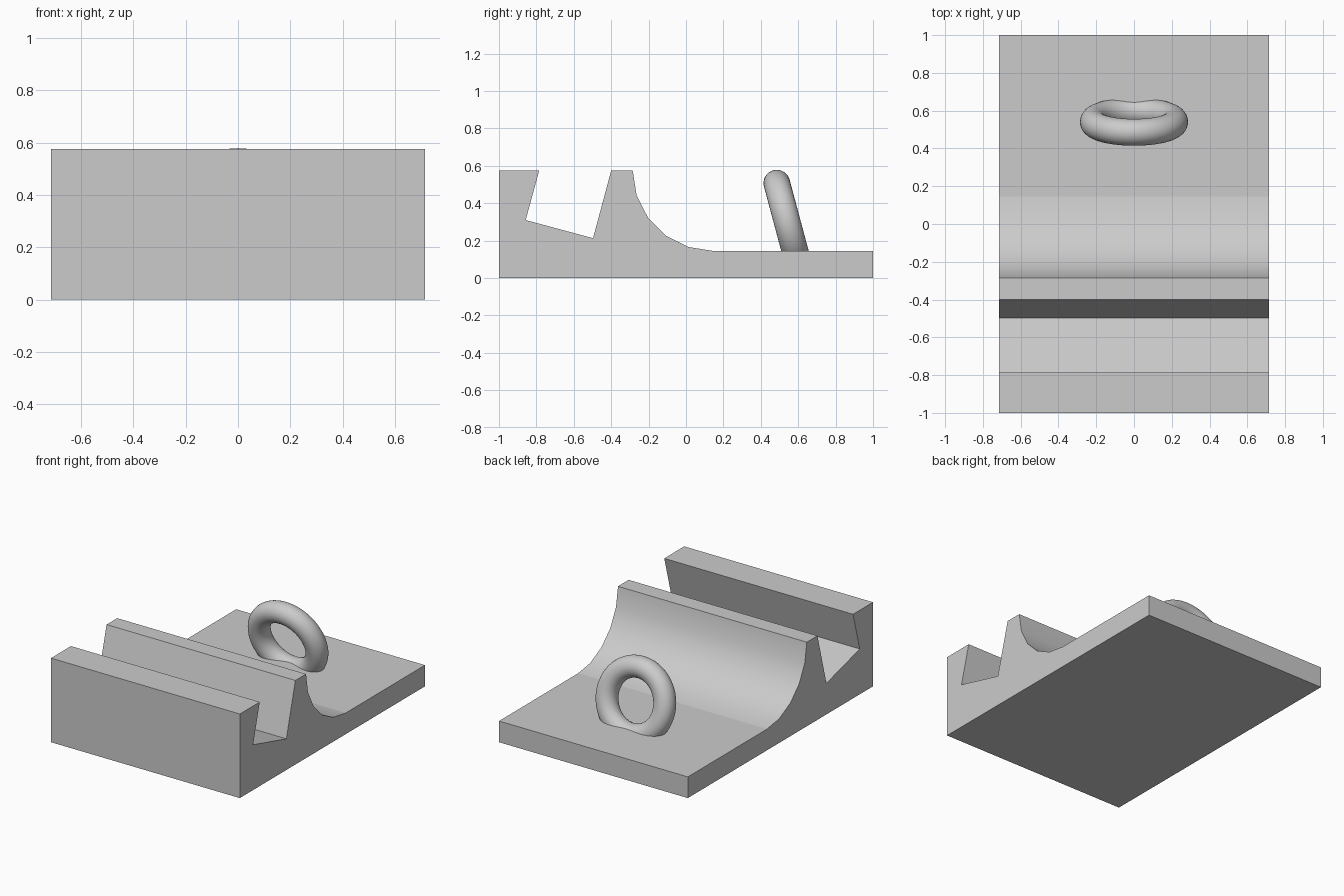
import bpy, bmesh, math

cube = bpy.data.objects.get("Cube")
if cube:
    bpy.data.objects.remove(cube, do_unlink=True)

HALF_WIDTH = 0.714
PLATE_TOP = 0.145
TOP = 0.575

grey = bpy.data.materials.new("plain grey")
grey.use_nodes = True
colour = (0.6, 0.6, 0.6, 1)
grey.diffuse_color = colour
grey.node_tree.nodes["Principled BSDF"].inputs["Base Color"].default_value = colour

# Concave back of the rest: a quarter circle in five steps
radius = TOP - PLATE_TOP
centre_y = 0.145
steps = 5
arc = []
for i in range(steps + 1):
    a = math.pi + i * math.pi / 2 / steps
    arc.append((centre_y + radius * math.cos(a), TOP + radius * math.sin(a)))

# Side profile (y, z) with the tilted slot
profile = [(-1, 0), (-1, TOP), (-0.785, TOP), (-0.857, 0.31),
           (-0.497, 0.213), (-0.4, TOP)] + arc + [(1, PLATE_TOP), (1, 0)]

# Stand body: the profile extruded across the width
bm = bmesh.new()
face = bm.faces.new([bm.verts.new((-HALF_WIDTH, y, z)) for y, z in profile])
ext = bmesh.ops.extrude_face_region(bm, geom=[face])
moved = [v for v in ext["geom"] if isinstance(v, bmesh.types.BMVert)]
bmesh.ops.translate(bm, verts=moved, vec=(2 * HALF_WIDTH, 0, 0))
bmesh.ops.recalc_face_normals(bm, faces=bm.faces)
for f in bm.faces:
    c = f.calc_center_median()
    # Only the curved strip is smooth
    f.smooth = (arc[0][0] < c.y < centre_y and PLATE_TOP < c.z < TOP
                and abs(f.normal.x) < 0.5)
for e in bm.edges:
    e.smooth = all(f.smooth for f in e.link_faces)
mesh = bpy.data.meshes.new("stand_body")
bm.to_mesh(mesh)
bm.free()
body = bpy.data.objects.new("stand_body", mesh)
bpy.context.collection.objects.link(body)
mesh.materials.append(grey)

# Cable ring leaning forward, its foot sunk into the plate
bpy.ops.mesh.primitive_torus_add(
    major_radius=0.215, minor_radius=0.071, major_segments=64, minor_segments=32,
    location=(0, 0.541, 0.3), rotation=(math.radians(90 + 15), 0, 0))
ring = bpy.context.object
ring.name = "cable_ring"
ring.data.materials.append(grey)
bpy.ops.object.shade_smooth()
